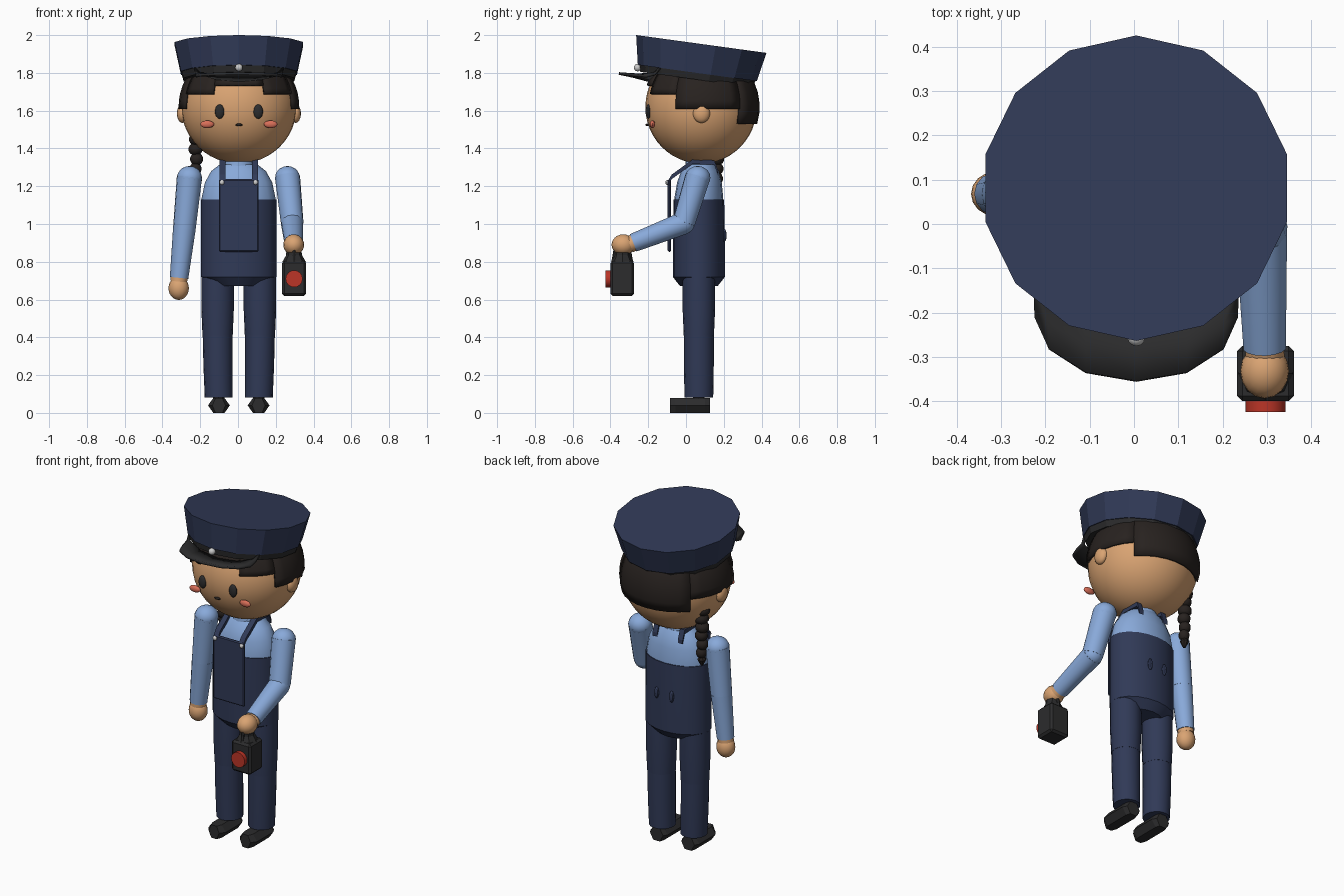
import bpy, bmesh
from math import sin, cos, pi, radians, sqrt
from mathutils import Vector

if "Cube" in bpy.data.objects:
    bpy.data.objects.remove(bpy.data.objects["Cube"])


def material(name, rgb):
    m = bpy.data.materials.new(name)
    m.diffuse_color = (*rgb, 1)
    m.use_nodes = True
    m.node_tree.nodes["Principled BSDF"].inputs["Base Color"].default_value = m.diffuse_color
    return m


NAVY = material("navy", (.03, .042, .095))
BLUE = material("light_blue", (.25, .4, .7))
SKIN = material("skin", (.7, .37, .17))
HAIR = material("hair_brown", (.021, .016, .014))
BLACK = material("black", (.025, .025, .026))
RED = material("red", (.5, .035, .02))
PINK = material("pink", (.7, .16, .1))
SILVER = material("silver", (.6, .6, .62))


def finish(name, bm, mat, smooth=True):
    bmesh.ops.recalc_face_normals(bm, faces=bm.faces)
    me = bpy.data.meshes.new(name)
    bm.to_mesh(me)
    bm.free()
    me.materials.append(mat)
    ob = bpy.data.objects.new(name, me)
    bpy.context.collection.objects.link(ob)
    if smooth:
        bpy.ops.object.select_all(action='DESELECT')
        ob.select_set(True)
        bpy.context.view_layer.objects.active = ob
        bpy.ops.object.shade_smooth_by_angle(angle=radians(35))
    return ob


def ball(name, loc, size, mat, seg=16):
    bm = bmesh.new()
    bmesh.ops.create_uvsphere(bm, u_segments=seg, v_segments=max(6, seg * 3 // 4), radius=1)
    bmesh.ops.scale(bm, vec=size, verts=bm.verts)
    bmesh.ops.translate(bm, vec=loc, verts=bm.verts)
    return finish(name, bm, mat)


def bridge(bm, rings):
    """Join equal vertex rings with quads and cap both ends."""
    n = len(rings[0])
    for a, b in zip(rings, rings[1:]):
        for i in range(n):
            bm.faces.new((a[i], a[(i + 1) % n], b[(i + 1) % n], b[i]))
    bm.faces.new(rings[0])
    bm.faces.new(rings[-1])


def loft(name, rings, n, mat, smooth=True):
    """Horizontal elliptical rings given as (x, y, z, rx, ry)."""
    bm = bmesh.new()
    bridge(bm, [[bm.verts.new((x + rx * cos(pi / 2 + 2 * pi * i / n),
                               y + ry * sin(pi / 2 + 2 * pi * i / n), z)) for i in range(n)]
                for x, y, z, rx, ry in rings])
    return finish(name, bm, mat, smooth)


def limb(name, a, b, ra, rb, mat, n=14):
    """Tapered tube from a to b."""
    a, b = Vector(a), Vector(b)
    ob = loft(name, [(0, 0, 0, ra, ra), (0, 0, (b - a).length, rb, rb)], n, mat)
    ob.rotation_mode = 'QUATERNION'
    ob.rotation_quaternion = (b - a).to_track_quat('Z', 'Y')
    ob.location = a
    return ob


def box(name, lo, hi, mat, bevel=0):
    lo, hi = Vector(lo), Vector(hi)
    bm = bmesh.new()
    bmesh.ops.create_cube(bm, size=1)
    bmesh.ops.scale(bm, vec=hi - lo, verts=bm.verts)
    bmesh.ops.translate(bm, vec=(lo + hi) / 2, verts=bm.verts)
    if bevel:
        bmesh.ops.bevel(bm, geom=bm.edges[:], offset=bevel, segments=1, affect='EDGES')
    return finish(name, bm, mat, False)


# Head and face
HC, HR = Vector((.005, .08, 1.62)), Vector((.305, .295, .3))
ball("head", HC, HR, SKIN, 32)
ball("mouth", (.005, -.205, 1.525), (.02, .01, .007), HAIR, 10)
for s, side in ((-1, "left"), (1, "right")):
    ball(side + "_eye", (.005 + s * .102, -.2, 1.595), (.025, .014, .038), BLACK)
    ball(side + "_cheek", (.005 + s * .168, -.178, 1.528), (.036, .014, .02), PINK)
    ball(side + "_ear", (.005 + s * .3, .082, 1.585), (.028, .045, .05), SKIN)

# Hair: shell with a stepped lower edge, cut by angle from the front
bm = bmesh.new()


def hair_point(phi, z):
    k = 1.05 * sqrt(max(0, 1 - ((z - HC.z) / (HR.z * 1.05)) ** 2))
    return bm.verts.new((HC.x + HR.x * k * sin(phi), HC.y - HR.y * k * cos(phi), z))


steps = [(0, 26, 1.735, 3), (26, 64, 1.69, 4), (64, 132, 1.61, 6), (132, 180, 1.53, 4)]
for s in (-1, 1):
    for a0, a1, low, cnt in steps:
        zs = [low + (1.86 - low) * r / 6 for r in range(7)]
        grid = [[hair_point(s * radians(a0 + (a1 - a0) * c / cnt), z) for z in zs]
                for c in range(cnt + 1)]
        for p, q in zip(grid, grid[1:]):
            for r in range(6):
                f = (p[r], q[r], q[r + 1], p[r + 1])
                bm.faces.new(f if s > 0 else f[::-1])
bmesh.ops.remove_doubles(bm, verts=bm.verts, dist=.0005)
hair = finish("hair", bm, HAIR)
sol = hair.modifiers.new("thickness", 'SOLIDIFY')
sol.thickness = .014

# Braid at the back of one side
for i in range(6):
    r = .046 - .003 * i
    ball("braid_knot", (-.225 + .006 * (i % 2), .165, 1.5 - .052 * i), (r, r, .034), HAIR, 10)
loft("braid_tail", [(-.222, .165, 1.23, .012, .012), (-.222, .165, 1.2, .026, .024),
                    (-.222, .165, 1.165, .008, .008)], 8, HAIR)

# Cap: tilted crown and band, 14 sides
crown = loft("cap_crown", [(0, 0, -.155, .315, .318), (0, 0, 0, .349, .348)], 14, NAVY, False)
band = loft("cap_band", [(0, 0, -.19, .3, .3), (0, 0, -.15, .312, .312)], 14, BLACK, False)
for ob in (crown, band):
    ob.location = (.005, .081, 1.953)
    ob.rotation_euler.x = -radians(7.8)
ball("cap_button", (.005, -.256, 1.828), (.02, .02, .02), SILVER, 12)

# Visor: curved plate between an inner and an outer arc
bm = bmesh.new()
pairs = []
for i in range(-3, 4):
    t = radians(30 * i)
    c = 1 - cos(t)
    mid = (.005 + .23 * sin(t), -.165 - .118 * cos(t), 1.782 + .012 * c)
    pairs.append([bm.verts.new((.005 + .24 * sin(t), -.13 - .07 * cos(t), 1.76 + .075 * c)),
                  bm.verts.new(mid),
                  bm.verts.new((.005 + .228 * sin(t), -.21 - .145 * cos(t), 1.797 - .015 * c))])
for p, q in zip(pairs, pairs[1:]):
    for k in range(2):
        bm.faces.new((p[k], p[k + 1], q[k + 1], q[k]))
visor = finish("cap_visor", bm, BLACK)
sol = visor.modifiers.new("thickness", 'SOLIDIFY')
sol.thickness = .014
sol.offset = 0

# Torso: shirt, collar, overalls
Y = .068
loft("shirt", [(.003, Y, 1.08, .196, .13), (.003, Y, 1.14, .195, .129), (.003, Y + .003, 1.22, .178, .118),
               (.003, Y + .006, 1.28, .145, .1), (.003, Y + .01, 1.315, .1, .075)], 20, BLUE)
loft("collar", [(.003, .075, 1.29, .085, .08), (.003, .075, 1.345, .075, .075)], 16, BLUE)
loft("overalls", [(.003, Y, .672, .125, .1), (.003, Y, .72, .2, .138), (.003, Y, .9, .2, .138),
                  (.003, Y, 1.13, .2, .134)], 20, NAVY)
box("bib", (-.1, -.097, .853), (.108, -.08, 1.237), NAVY, .006)
for s in (-1, 1):
    x = .004 + s * .085
    bm = bmesh.new()
    path = [(-.097, 1.215), (-.075, 1.25), (.035, 1.33), (.15, 1.325), (.17, 1.27)]
    rows = []
    for i, (y, z) in enumerate(path):
        rows.append([bm.verts.new(v) for v in ((x - .016, y, z - .012), (x + .016, y, z - .012),
                                               (x + .016, y, z + .012), (x - .016, y, z + .012))])
    bridge(bm, rows)
    finish("strap", bm, NAVY, False)
    ball("strap_button", (x + s * .004, -.1, 1.22), (.013, .01, .013), SILVER, 10)
    ball("strap_end", (.004 + s * .05, .203, .94), (.015, .012, .035), NAVY, 8)

# Legs and shoes
for s, side in ((-1, "left"), (1, "right")):
    x = .004 + s * .112
    loft(side + "_upper_leg", [(x, Y, .41, .08, .08), (x, Y, .55, .086, .086), (x, Y, .72, .086, .086)], 16, NAVY)
    loft(side + "_lower_leg", [(x - s * .006, Y, .082, .074, .076), (x - s * .002, Y, .25, .077, .079),
                               (x, Y, .415, .079, .079)], 16, NAVY)
    limb(side + "_ankle", (x - s * .006, Y, .05), (x - s * .006, Y, .12), .03, .03, BLACK, 8)
    bm = bmesh.new()
    hexagon = [(-.058, .04), (-.03, 0), (.03, 0), (.058, .04), (.03, .078), (-.03, .078)]
    bridge(bm, [[bm.verts.new((.004 + s * .105 + px * w, y, pz)) for px, pz in hexagon]
                for y, w in ((-.086, .6), (-.055, 1), (.1, 1), (.126, .75))])
    finish(side + "_shoe", bm, BLACK, False)

# Arms: one hanging, one bent forward
arms = {"hanging": ((-.257, .066, 1.25), (-.284, .068, .975), (-.312, .068, .715)),
        "bent": ((.262, .062, 1.25), (.287, -.012, 1.005), (.295, -.28, .9))}
for name, (sh, el, wr) in arms.items():
    ball(name + "_shoulder", (sh[0], sh[1], 1.245), (.067, .067, .062), BLUE, 14)
    limb(name + "_upper_arm", sh, el, .067, .06, BLUE)
    ball(name + "_elbow", el, (.059, .059, .059), BLUE, 14)
    limb(name + "_forearm", el, wr, .06, .049, BLUE)
    d = (Vector(wr) - Vector(el)).normalized()
    limb(name + "_wrist", Vector(wr) - d * .02, Vector(wr) + d * .02, .045, .045, SKIN)
ball("hanging_hand", (-.314, .068, .66), (.054, .05, .062), SKIN)
ball("bent_hand", (.295, -.332, .89), (.055, .062, .055), SKIN)

# Hand lantern
box("lantern_body", (.233, -.4, .62), (.361, -.275, .805), BLACK, .012)
loft("lantern_top", [(.297, -.337, .8, .062, .06), (.297, -.337, .835, .042, .042),
                     (.297, -.337, .85, .042, .042)], 8, BLACK, False)
for y in (-.385, -.29):
    limb("lantern_handle_post", (.297, y, .8), (.297, -.3375 + (y + .3375) * .7, .88), .01, .01, BLACK, 6)
limb("lantern_handle_bar", (.297, -.372, .875), (.297, -.303, .875), .012, .012, BLACK, 6)
limb("lantern_lens", (.297, -.39, .71), (.297, -.425, .71), .045, .045, RED, 16)
